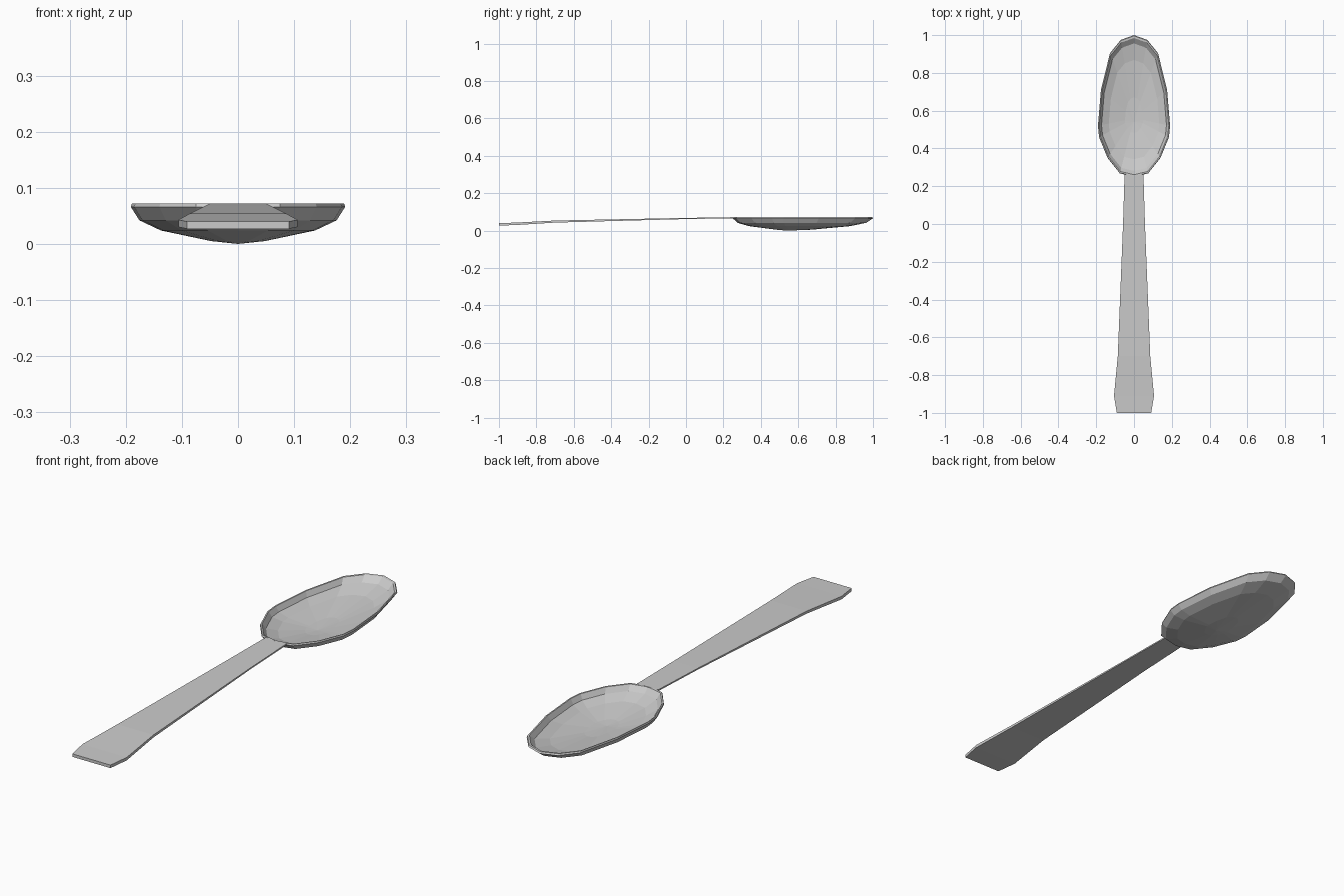
import bpy

if "Cube" in bpy.data.objects:
    bpy.data.objects.remove(bpy.data.objects["Cube"])

CENTRE_Y = 0.56


def make_object(name, verts, faces):
    mesh = bpy.data.meshes.new(name)
    mesh.from_pydata(verts, [], faces)
    mesh.update()
    obj = bpy.data.objects.new(name, mesh)
    bpy.context.collection.objects.link(obj)
    return obj


def bridge(start_a, start_b, n):
    return [(start_a + i, start_a + (i + 1) % n, start_b + (i + 1) % n, start_b + i)
            for i in range(n)]


# Bowl: egg-shaped outline, swept through rings down the outside and up again inside
half = [(0.07, 0.975), (0.127, 0.905), (0.175, 0.71), (0.191, 0.52),
        (0.185, 0.46), (0.14, 0.35), (0.075, 0.268)]
outline = [(0, 1.0)] + half + [(0, 0.25)] + [(-x, y) for x, y in reversed(half)]
n = len(outline)

# (scale, height) from outer bottom, over the rim, to inner bottom
rings = [(0.25, 0.005), (0.72, 0.024), (0.92, 0.042), (1.0, 0.066), (0.99, 0.072),
         (0.965, 0.071), (0.90, 0.049), (0.70, 0.031), (0.25, 0.013)]
verts, faces = [], []
for scale, z in rings:
    verts += [(x * scale, CENTRE_Y + (y - CENTRE_Y) * scale, z) for x, y in outline]
for k in range(len(rings) - 1):
    faces += bridge(k * n, (k + 1) * n, n)[::-1]
last = (len(rings) - 1) * n
verts += [(0, 0.54, 0.0), (0, 0.54, 0.009)]
outer, inner = len(verts) - 2, len(verts) - 1
for i in range(n):
    j = (i + 1) % n
    faces += [(outer, j, i), (inner, last + i, last + j)]
bowl = make_object("bowl", verts, [f[::-1] for f in faces])

# Handle: thin strip widening toward a clipped end, gently sloping down
stations = [  # y, half width, bottom, top
    (-1.0, 0.091, 0.027, 0.040), (-0.91, 0.106, 0.030, 0.043),
    (-0.70, 0.086, 0.043, 0.054), (0.0, 0.058, 0.062, 0.068),
    (0.262, 0.05, 0.066, 0.072)]
verts, faces = [], []
for y, w, lo, hi in stations:
    verts += [(-w, y, lo), (w, y, lo), (w, y, hi), (-w, y, hi)]
for k in range(len(stations) - 1):
    faces += bridge(k * 4, k * 4 + 4, 4)
end = (len(stations) - 1) * 4
faces += [(0, 1, 2, 3), (end + 3, end + 2, end + 1, end)]
handle = make_object("handle", verts, faces)

# Make every face point outward
import bmesh
for obj in (bowl, handle):
    bm = bmesh.new()
    bm.from_mesh(obj.data)
    bmesh.ops.recalc_face_normals(bm, faces=bm.faces)
    bm.to_mesh(obj.data)
    bm.free()
